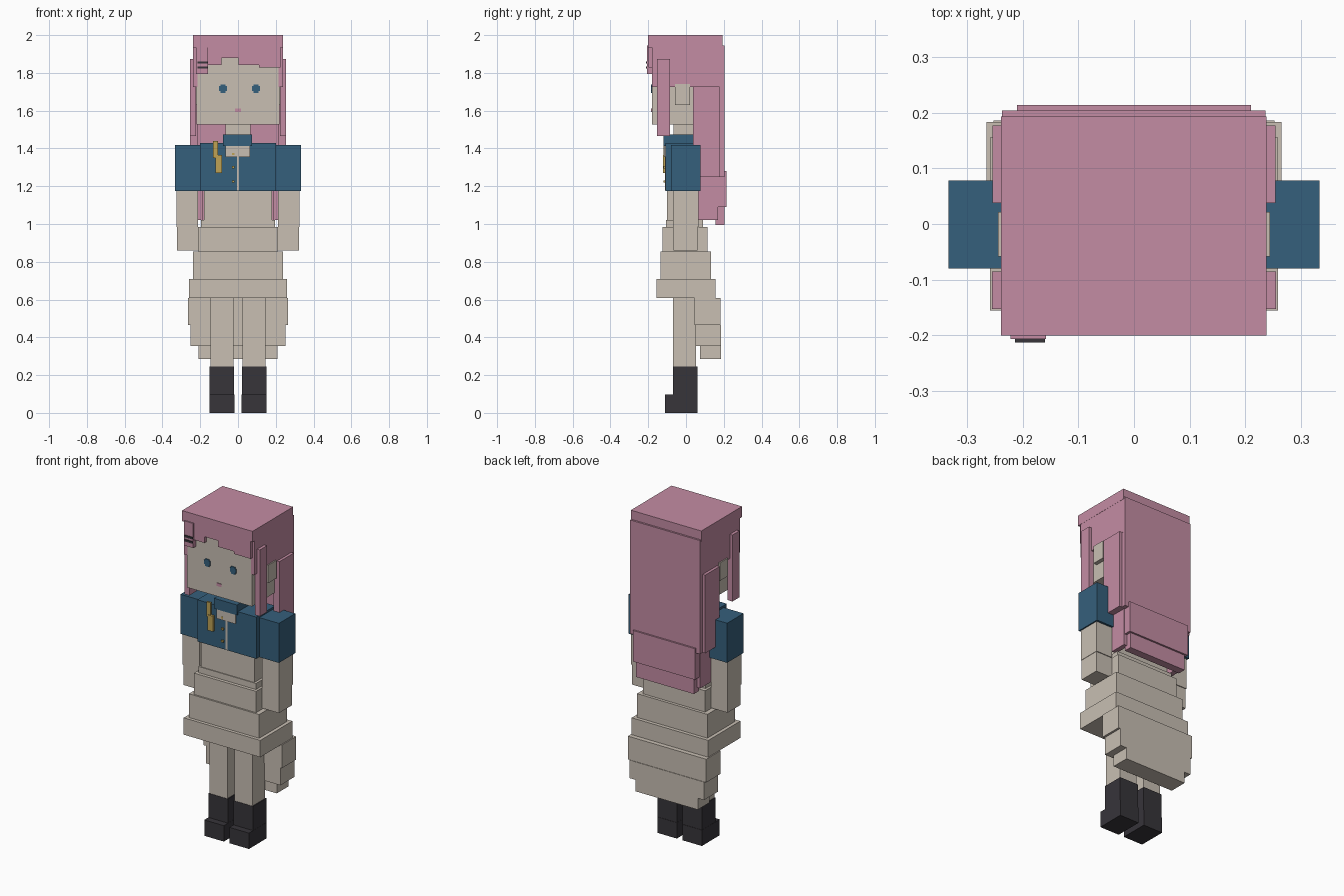
import bpy


def material(name, r, g, b):
    m = bpy.data.materials.new(name)
    m.diffuse_color = (r, g, b, 1)
    return m


PINK = material("pink_hair", 0.55, 0.265, 0.37)
CREAM = material("cream", 0.58, 0.52, 0.45)
BLUE = material("deep_blue", 0.036, 0.115, 0.2)
BLACK = material("charcoal", 0.038, 0.035, 0.042)
GOLD = material("gold", 0.52, 0.36, 0.09)


def box(name, mat, x0, x1, y0, y1, z0, z1):
    """Axis-aligned block given by its extents."""
    verts = [(x, y, z) for z in (z0, z1) for x, y in ((x0, y0), (x1, y0), (x1, y1), (x0, y1))]
    faces = [(3, 2, 1, 0), (4, 5, 6, 7), (0, 1, 5, 4), (1, 2, 6, 5), (2, 3, 7, 6), (3, 0, 4, 7)]
    mesh = bpy.data.meshes.new(name)
    mesh.from_pydata(verts, [], faces)
    mesh.materials.append(mat)
    ob = bpy.data.objects.new(name, mesh)
    bpy.context.collection.objects.link(ob)
    return ob


def pair(name, mat, x0, x1, *rest):
    """The same block on both sides of the body."""
    box(name + "_left", mat, x0, x1, *rest)
    box(name + "_right", mat, -x1, -x0, *rest)


# Boots and legs
pair("boot", BLACK, 0.02, 0.15, -0.07, 0.06, 0, 0.245)
pair("boot_toe", BLACK, 0.019, 0.151, -0.11, 0.062, 0, 0.097)
pair("leg", CREAM, 0.025, 0.145, -0.068, 0.052, 0.245, 0.62)

# Tiered skirt, longer at the back
tiers = [
    (0.195, -0.105, 0.09, 0.985, 1.022),
    (0.21, -0.125, 0.115, 0.855, 0.985),
    (0.238, -0.135, 0.133, 0.71, 0.855),
    (0.259, -0.155, 0.155, 0.607, 0.71),
    (0.265, 0.045, 0.183, 0.465, 0.607),
    (0.252, 0.05, 0.186, 0.355, 0.465),
    (0.21, 0.075, 0.186, 0.285, 0.355),
]
for i, (w, y0, y1, z0, z1) in enumerate(tiers):
    box(f"skirt_tier_{i}", CREAM, -w, w, y0, y1, z0, z1)

# Torso, arms and hands
box("torso", CREAM, -0.18, 0.18, -0.1, 0.07, 1.0, 1.2)
pair("arm", CREAM, 0.213, 0.325, -0.07, 0.065, 0.985, 1.18)
pair("hand", CREAM, 0.21, 0.323, -0.066, 0.06, 0.86, 0.985)

# Jacket with sleeves, collar, bow and trim
box("jacket", BLUE, -0.2, 0.2, -0.108, 0.075, 1.175, 1.43)
pair("sleeve", BLUE, 0.2, 0.333, -0.08, 0.078, 1.175, 1.417)
box("collar", BLUE, -0.08, 0.075, -0.118, 0.05, 1.412, 1.475)
box("bow", CREAM, -0.065, 0.063, -0.116, -0.106, 1.355, 1.412)
box("jacket_opening", CREAM, -0.006, 0.006, -0.111, -0.106, 1.178, 1.356)
box("upper_pendant", GOLD, -0.132, -0.105, -0.118, -0.106, 1.35, 1.44)
box("lower_pendant", GOLD, -0.12, -0.085, -0.122, -0.106, 1.27, 1.365)
for i, z in enumerate((1.225, 1.3, 1.37)):
    box(f"button_{i}", GOLD, -0.031, -0.019, -0.118, -0.106, z - 0.006, z + 0.006)

# Neck, head and ears
box("neck", CREAM, -0.065, 0.065, -0.065, 0.045, 1.42, 1.55)
box("head", CREAM, -0.22, 0.22, -0.18, 0.17, 1.528, 1.95)
pair("ear", CREAM, 0.21, 0.244, -0.058, 0.022, 1.63, 1.74)

# Face details
for side, x in (("right", -0.08), ("left", 0.095)):
    box(f"eye_{side}_wide", BLUE, x - 0.021, x + 0.021, -0.184, -0.178, 1.704, 1.73)
    box(f"eye_{side}_tall", BLUE, x - 0.013, x + 0.013, -0.185, -0.178, 1.694, 1.739)
box("mouth", PINK, -0.016, 0.016, -0.184, -0.178, 1.593, 1.611)

# Hair cap and side panels
box("hair_crown", PINK, -0.239, 0.238, -0.2, 0.193, 1.935, 2.0)
pair("hair_side_panel", PINK, 0.215, 0.237, -0.181, 0.19, 1.725, 1.94)

# Stepped fringe
fringe = [(-0.222, -0.158, 1.795), (-0.158, -0.087, 1.842), (-0.087, 0.003, 1.88),
          (0.003, 0.112, 1.843), (0.112, 0.225, 1.828)]
for i, (x0, x1, z0) in enumerate(fringe):
    box(f"fringe_{i}", PINK, x0, x1, -0.199, -0.17, z0, 1.94)
box("fringe_lock", PINK, -0.222, -0.158, -0.207, -0.19, 1.795, 1.945)
for i, z in enumerate((1.829, 1.855)):
    box(f"hair_clip_{i}", BLACK, -0.214, -0.16, -0.213, -0.2, z - 0.006, z + 0.006)

# Hanging front locks and long back hair
pair("front_lock", PINK, 0.222, 0.255, -0.153, -0.085, 1.467, 1.873)
pair("back_lock", PINK, 0.212, 0.254, 0.038, 0.177, 1.25, 1.728)
pair("back_lock_tip", PINK, 0.185, 0.215, 0.065, 0.17, 1.022, 1.25)
box("back_hair", PINK, -0.237, 0.236, 0.165, 0.204, 1.25, 1.945)
box("back_hair_lower", PINK, -0.21, 0.21, 0.16, 0.214, 1.09, 1.28)
box("back_hair_tip", PINK, -0.195, 0.195, 0.155, 0.203, 0.995, 1.1)
